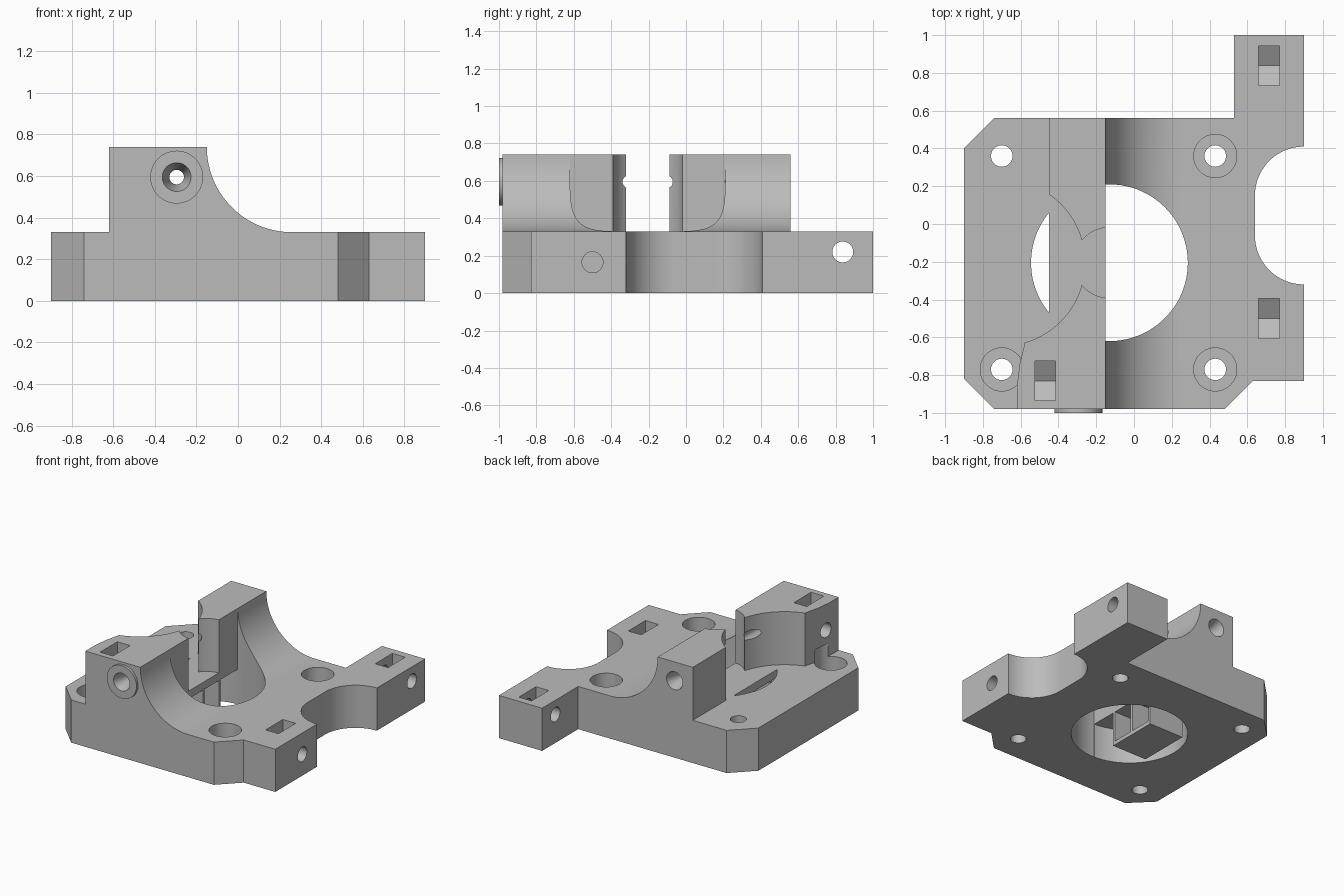
import bpy
import bmesh
from math import sin, cos, radians
from mathutils import Matrix, Vector

cube = bpy.data.objects.get("Cube")
if cube:
    bpy.data.objects.remove(cube, do_unlink=True)

grey = bpy.data.materials.new("plain grey")
grey.use_nodes = True
GREY = (0.5, 0.5, 0.5, 1)
grey.diffuse_color = GREY
grey.node_tree.nodes["Principled BSDF"].inputs["Base Color"].default_value = GREY

PLACE = {
    "x": lambda a, b, t: (t, a, b),
    "y": lambda a, b, t: (a, t, b),
    "z": lambda a, b, t: (a, b, t),
}


def make(name, bm):
    bmesh.ops.recalc_face_normals(bm, faces=bm.faces)
    mesh = bpy.data.meshes.new(name)
    bm.to_mesh(mesh)
    bm.free()
    mesh.materials.append(grey)
    obj = bpy.data.objects.new(name, mesh)
    bpy.context.collection.objects.link(obj)
    return obj


def prism(name, points, lo, hi, axis="z"):
    """Extrude a flat outline along an axis."""
    bm = bmesh.new()
    low, high = ([bm.verts.new(PLACE[axis](a, b, t)) for a, b in points] for t in (lo, hi))
    bm.faces.new(low)
    bm.faces.new(high)
    n = len(points)
    for i in range(n):
        j = (i + 1) % n
        bm.faces.new((low[i], low[j], high[j], high[i]))
    return make(name, bm)


def rod(name, a, b, r, lo, hi, axis="z", r_end=None, sides=48):
    """Cylinder or cone along an axis."""
    bm = bmesh.new()
    start, end = (Vector(PLACE[axis](a, b, t)) for t in (lo, hi))
    turn = Vector((0, 0, 1)).rotation_difference(end - start).to_matrix().to_4x4()
    bmesh.ops.create_cone(bm, cap_ends=True, segments=sides, radius1=r,
                          radius2=r if r_end is None else r_end, depth=hi - lo,
                          matrix=Matrix.Translation((start + end) / 2) @ turn)
    return make(name, bm)


def arc(cx, cy, r, a0, a1, n=24):
    steps = [radians(a0 + (a1 - a0) * i / n) for i in range(n + 1)]
    return [(cx + r * cos(t), cy + r * sin(t)) for t in steps]


def box(x0, x1, y0, y1):
    return [(x0, y0), (x1, y0), (x1, y1), (x0, y1)]


TOP = 0.33       # top of base plate
WALL = 0.74      # top of raised blocks
MID = -0.205     # y of motor, gear and bearing axes
EDGE = -0.15     # flat inner side of raised blocks

# Base plate with chamfered corners, two tabs and a rounded bay
outline = [(-0.74, -0.98), (0.48, -0.98), (0.63, -0.83), (0.9, -0.83)]
outline += arc(0.9, -0.06, 0.26, 270, 180) + arc(0.9, 0.15, 0.26, 180, 90)
outline += [(0.9, 1), (0.53, 1), (0.53, 0.56), (-0.74, 0.56), (-0.9, 0.4), (-0.9, -0.82)]
body = prism("mounting_body", outline, 0, TOP)

# Raised wall with concave flank, and the round inlet boss
flank = [(-0.62, 0.2), (-0.62, WALL)] + arc(0.26, WALL, 0.41, 180, 270, 32) + [(0.26, 0.2)]
adds = [prism("wall", flank, -0.98, 0.56, "y"),
        rod("inlet_boss", -0.295, 0.595, 0.127, -1, -0.95, "y")]

cuts = [
    # Relief beside the rear block, and the slanted side of the front block
    prism("rear_relief", box(-0.7, -0.45, MID, 0.7), TOP, 1),
    prism("side_relief", [(-0.7, -0.86), (-0.62, -0.86), (-0.605, -0.74), (-0.58, -0.64),
                          (-0.58, MID), (-0.7, MID)], TOP, 1),
    # Bearing and drive gear clearances
    rod("bearing_space", -0.7, MID, 0.44, TOP, 1, sides=96),
    rod("gear_space", -0.13, MID, 0.187, TOP, 1, sides=64),
    # Motor opening: open on both sides, roofed under the raised blocks
    prism("motor_open", arc(-0.13, MID, 0.415, -92.8, 92.8, 48), -0.1, 1),
    prism("motor_side", arc(-0.13, MID, 0.415, 140.45, 219.55), -0.1, 0.5),
    rod("motor_recess", -0.13, MID, 0.415, -0.1, 0.27, sides=96),
    # Filament path with flared ends
    rod("path", -0.295, 0.595, 0.035, -1.1, 0.7, "y", sides=32),
    rod("front_flare", -0.295, 0.595, 0.072, -1.01, -0.88, "y", 0.034),
    rod("rear_flare", -0.295, 0.595, 0.034, 0.45, 0.57, "y", 0.072),
    rod("gap_flare", -0.295, 0.595, 0.03, -0.14, 0, "y", 0.03),
]

# Four plate screws, three of them with wide head recesses
for x, y in ((-0.7, 0.36), (-0.7, -0.77), (0.43, 0.36), (0.43, -0.77)):
    cuts.append(rod("screw_hole", x, y, 0.057, -0.1, 0.6, sides=32))
    if (x, y) != (-0.7, 0.36):
        cuts.append(rod("head_recess", x, y, 0.114, 0.15, 0.43))

# Nut slots with pointed floors, each with a sideways screw hole
for x, y, z, roof, lo, hi in ((0.715, 0.838, 0.22, 0.5, 0.4, 1),
                              (0.715, -0.5, 0.165, 0.5, 0.55, 1),
                              (-0.47, -0.83, 0.54, 0.9, -0.7, -0.38)):
    slot = [(y - 0.105, roof), (y - 0.105, z - 0.06), (y, z - 0.12),
            (y + 0.105, z - 0.06), (y + 0.105, roof)]
    cuts.append(prism("nut_slot", slot, x - 0.055, x + 0.055, "x"))
    cuts.append(rod("side_hole", y, z, 0.056, lo, hi, "x", sides=32))

# Combine the parts, then discard the helpers
for operation, helpers in (("UNION", adds), ("DIFFERENCE", cuts)):
    for helper in helpers:
        helper.hide_render = True
        mod = body.modifiers.new(helper.name, "BOOLEAN")
        mod.operation = operation
        mod.solver = "EXACT"
        mod.object = helper
bpy.context.view_layer.update()
result = bpy.data.meshes.new_from_object(body.evaluated_get(bpy.context.evaluated_depsgraph_get()))
body.modifiers.clear()
body.data = result
result.materials.clear()
result.materials.append(grey)
for face in result.polygons:
    face.material_index = 0
for helper in adds + cuts:
    bpy.data.objects.remove(helper, do_unlink=True)

# Print support below the roofed part: base slab and thin fins
supports = [prism("support_base", box(-0.45, EDGE, -0.41, 0), 0, 0.03)]
for y in (-0.4, MID, -0.01):
    supports.append(prism("support_fin", box(-0.45, EDGE, y - 0.01, y + 0.01), 0.02, 0.28))

# Smooth the round surfaces, keep edges sharp
for obj in [body] + supports:
    bpy.ops.object.select_all(action="DESELECT")
    obj.select_set(True)
    bpy.context.view_layer.objects.active = obj
    bpy.ops.object.shade_smooth_by_angle(angle=radians(25))
